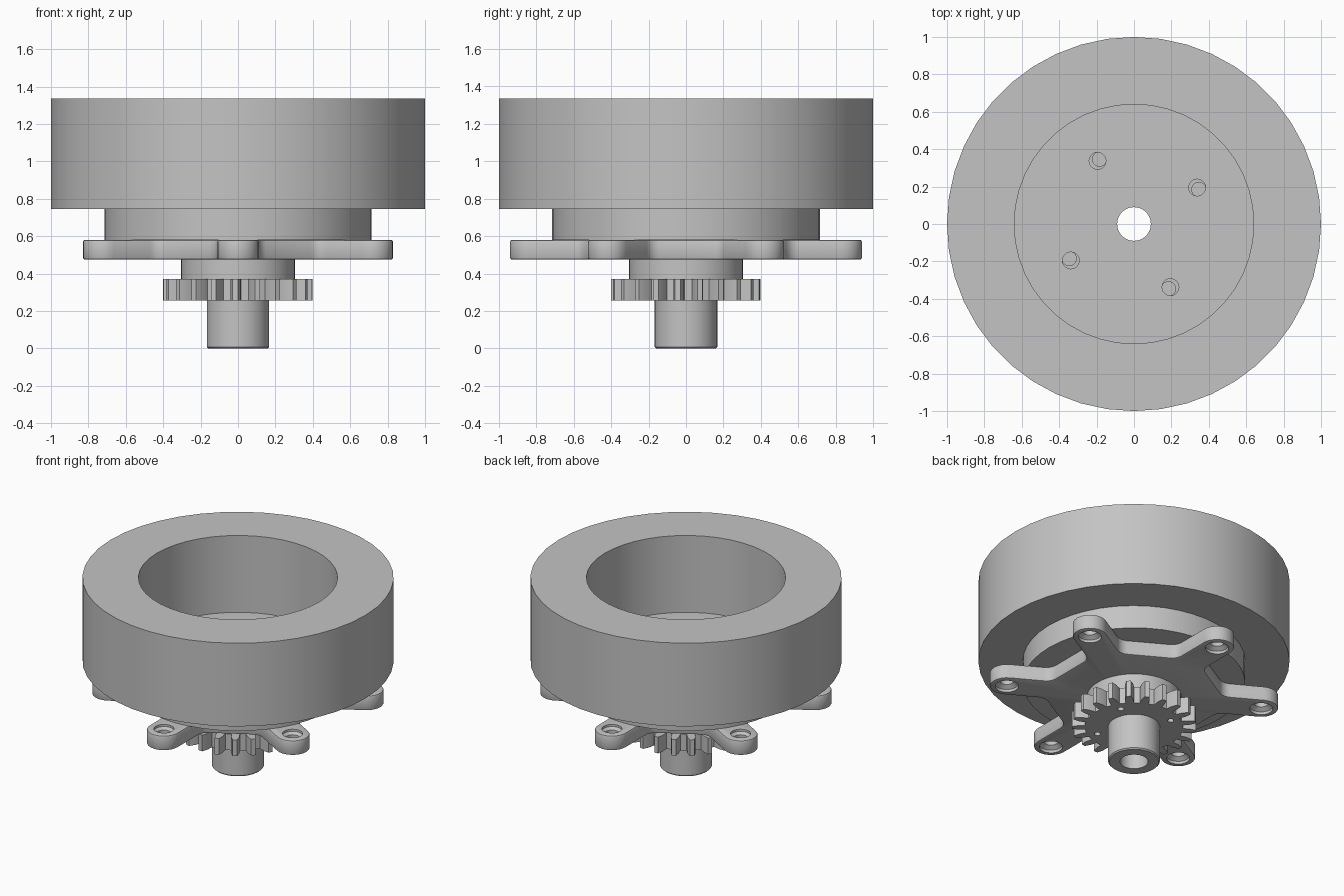
import bpy
import bmesh
from math import sin, cos, tan, pi, radians

if "Cube" in bpy.data.objects:
    bpy.data.objects.remove(bpy.data.objects["Cube"], do_unlink=True)

SEGMENTS = 44
BORE = 0.09

steel = bpy.data.materials.new("plain_grey")
steel.use_nodes = True
GREY = (0.55, 0.55, 0.55, 1)
steel.diffuse_color = GREY
steel.node_tree.nodes["Principled BSDF"].inputs["Base Color"].default_value = GREY


def make_object(name, bm):
    bmesh.ops.recalc_face_normals(bm, faces=bm.faces)
    mesh = bpy.data.meshes.new(name)
    bm.to_mesh(mesh)
    bm.free()
    mesh.materials.append(steel)
    obj = bpy.data.objects.new(name, mesh)
    bpy.context.collection.objects.link(obj)
    return obj


def lathe(name, profile, at=(0, 0), steps=SEGMENTS):
    """Revolve a closed (radius, height) profile around a vertical axis."""
    bm = bmesh.new()
    rings = [[bm.verts.new((at[0] + r * cos(2 * pi * i / steps),
                            at[1] + r * sin(2 * pi * i / steps), z))
              for r, z in profile] for i in range(steps)]
    n = len(profile)
    for i in range(steps):
        a, b = rings[i], rings[(i + 1) % steps]
        for j in range(n):
            k = (j + 1) % n
            if profile[j][0] or profile[k][0]:
                bm.faces.new((a[j], b[j], b[k], a[k]))
    bmesh.ops.remove_doubles(bm, verts=bm.verts, dist=1e-6)
    return make_object(name, bm)


def tube(name, radius, low, high, inner=BORE, chamfer=0.0):
    return lathe(name, [(inner, low), (radius - chamfer, low),
                        (radius, low + chamfer), (radius, high), (inner, high)]
                 if chamfer else
                 [(inner, low), (radius, low), (radius, high), (inner, high)])


def prism(name, outline, low, high, bevel=0.0):
    """Extrude a flat outline, optionally rounding its rims."""
    bm = bmesh.new()
    base = bm.faces.new([bm.verts.new((x, y, low)) for x, y in outline])
    new = bmesh.ops.extrude_face_region(bm, geom=[base])["geom"]
    for v in new:
        if isinstance(v, bmesh.types.BMVert):
            v.co.z = high
    if bevel:
        rims = [e for e in bm.edges if e.verts[0].co.z == e.verts[1].co.z]
        bmesh.ops.bevel(bm, geom=rims, offset=bevel, segments=2,
                        profile=0.5, affect='EDGES')
    return make_object(name, bm)


def pin(radius, low, high, at=(0, 0), steps=20):
    return lathe("hole_cutter", [(0, low), (radius, low), (radius, high), (0, high)],
                 at, steps)


def cut(obj, cutters):
    bpy.context.view_layer.objects.active = obj
    for cutter in cutters:
        cutter.hide_render = True
        mod = obj.modifiers.new("hole", 'BOOLEAN')
        mod.operation = 'DIFFERENCE'
        mod.solver = 'EXACT'
        mod.object = cutter
        bpy.ops.object.modifier_apply(modifier=mod.name)
        bpy.data.objects.remove(cutter, do_unlink=True)


def polar(radius, degrees):
    return radius * cos(radians(degrees)), radius * sin(radians(degrees))


def arc(cx, cy, radius, start, end, steps):
    return [(cx + radius * cos(radians(start + (end - start) * i / steps)),
             cy + radius * sin(radians(start + (end - start) * i / steps)))
            for i in range(steps + 1)]


# Heavy outer ring
ring = tube("outer_ring", 1.0, 0.745, 1.335, inner=0.64)

# Stepped hub that closes the floor of the ring
hub = lathe("hub", [(BORE, 0.58), (0.715, 0.58), (0.715, 0.745),
                    (0.64, 0.745), (0.64, 0.79), (BORE, 0.79)])
quarter = [30, 120, 210, 300]
cut(hub, [pin(0.045, 0.5, 0.9, polar(0.39, a)) for a in quarter])

# Six-armed mounting plate
ARM, TIP, VALLEY, FILLET = 0.83, 0.11, 0.54, 0.08
side = TIP + FILLET
along = (VALLEY + FILLET - side * 0.5) / cos(pi / 6)
arm = (arc(along, -side, FILLET, 150, 90, 5)
       + arc(ARM, 0, TIP, -90, 90, 12)
       + arc(along, side, FILLET, -90, -150, 5))
star = []
for k in range(6):
    c, s = polar(1, 30 + 60 * k)
    star += [(u * c - v * s, u * s + v * c) for u, v in arm]
plate = prism("mounting_plate", star, 0.475, 0.58, bevel=0.01)
screw = [(0, 0.4), (0.075, 0.4), (0.075, 0.495), (0.045, 0.515),
         (0.045, 0.55), (0.065, 0.565), (0.065, 0.65), (0, 0.65)]
cutters = [lathe("hole_cutter", screw, polar(ARM, 30 + 60 * k), 20) for k in range(6)]
cutters += [pin(0.038, 0.52, 0.65, polar(0.393, a - 2)) for a in quarter]
cutters.append(pin(BORE, 0.4, 0.7, steps=SEGMENTS))
cut(plate, cutters)

# Collar between the plate and the gear
collar = tube("collar", 0.305, 0.37, 0.475)

# Spur gear with four small pin holes
TEETH = 21
pitch = 360 / TEETH
outline = []
for t in range(TEETH):
    for radius, offset in ((0.315, -0.29), (0.36, -0.24), (0.40, -0.12),
                           (0.40, 0.12), (0.36, 0.24), (0.315, 0.29)):
        outline.append(polar(radius, 45 + pitch * (t + offset)))
gear = prism("gear", outline, 0.255, 0.37)
cut(gear, [pin(0.021, 0.2, 0.345, polar(0.25, a), 16) for a in quarter]
    + [pin(BORE, 0.2, 0.5, steps=SEGMENTS)])

# Hollow shaft
shaft = tube("shaft", 0.167, 0.0, 0.255, chamfer=0.008)

# Smooth round walls, crisp rims
bpy.ops.object.select_all(action='DESELECT')
for obj in (ring, hub, plate, collar, gear, shaft):
    obj.select_set(True)
bpy.context.view_layer.objects.active = ring
bpy.ops.object.shade_smooth_by_angle(angle=radians(30))
